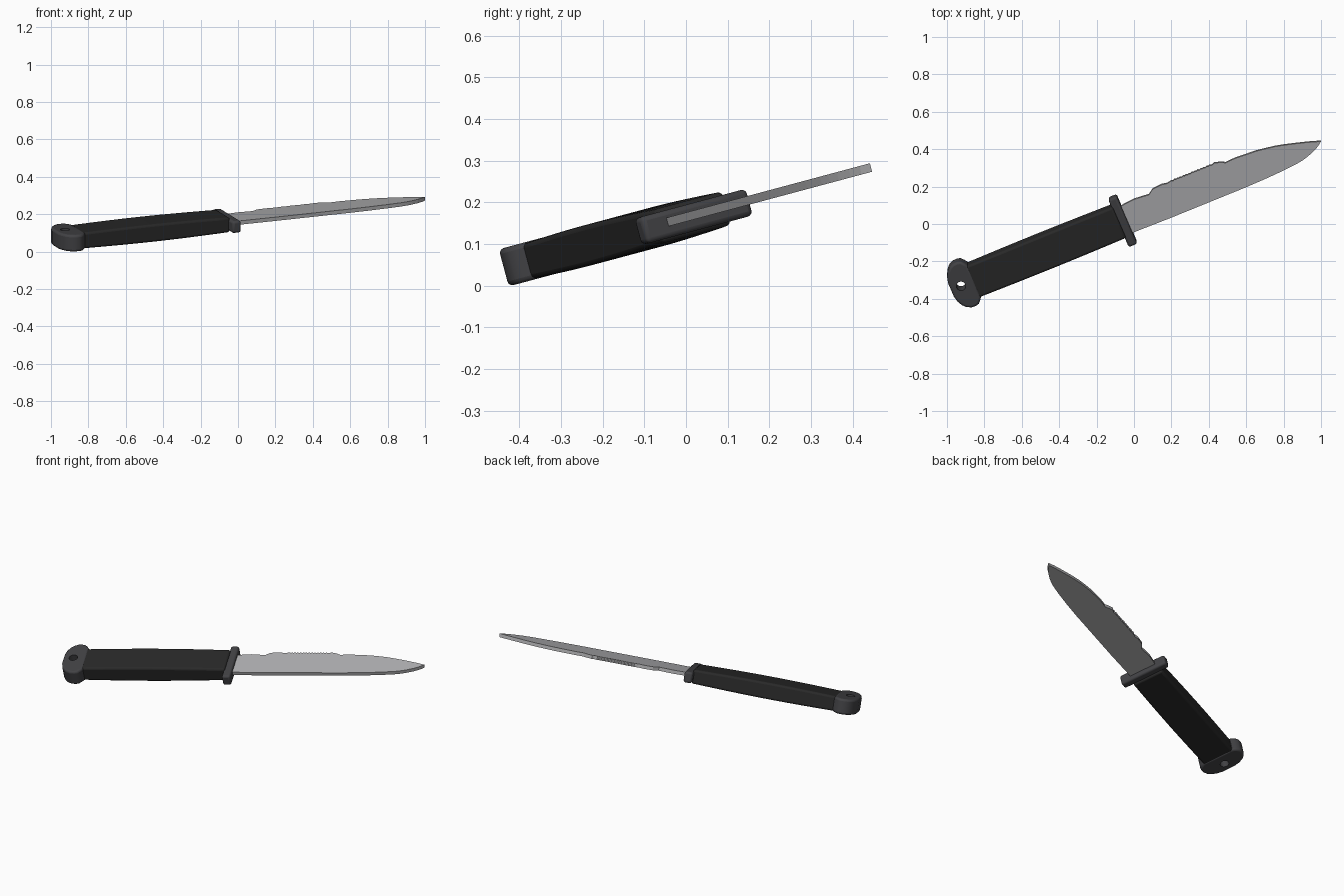
import bpy, bmesh, math
from mathutils import Matrix

if "Cube" in bpy.data.objects:
    bpy.data.objects.remove(bpy.data.objects["Cube"])

# Local frame: x along the knife, y across the blade, z through its thickness
PLACE = (Matrix.Translation((0, 0, 0.16)) @ Matrix.Rotation(math.radians(15), 4, 'X')
         @ Matrix.Rotation(math.radians(22.7), 4, 'Z'))


def material(name, rgb):
    m = bpy.data.materials.new(name)
    m.diffuse_color = (*rgb, 1)
    m.use_nodes = True
    m.node_tree.nodes["Principled BSDF"].inputs["Base Color"].default_value = m.diffuse_color
    return m


STEEL = material("blade_steel", (0.43, 0.43, 0.44))
BLACK = material("handle_black", (0.022, 0.022, 0.022))
GREY = material("fitting_grey", (0.055, 0.055, 0.06))


def finish(name, bm, mat, bevel=0, segments=3):
    bmesh.ops.recalc_face_normals(bm, faces=bm.faces)
    me = bpy.data.meshes.new(name)
    bm.to_mesh(me)
    bm.free()
    me.materials.append(mat)
    ob = bpy.data.objects.new(name, me)
    bpy.context.collection.objects.link(ob)
    ob.matrix_world = PLACE
    if bevel:
        b = ob.modifiers.new("soft_edges", 'BEVEL')
        b.width, b.segments = bevel, segments
        b.limit_method, b.angle_limit = 'ANGLE', math.radians(50)
    return ob


def plate(name, outline, low, high, mat, bevel=0):
    """Extrude a flat outline between two thickness levels."""
    bm = bmesh.new()
    face = bm.faces.new([bm.verts.new((x, y, low)) for x, y in outline])
    top = bmesh.ops.extrude_face_region(bm, geom=[face])
    verts = [g for g in top['geom'] if isinstance(g, bmesh.types.BMVert)]
    bmesh.ops.translate(bm, vec=(0, 0, high - low), verts=verts)
    return finish(name, bm, mat, bevel)


def smooth(ob):
    bpy.ops.object.select_all(action='DESELECT')
    ob.select_set(True)
    bpy.context.view_layer.objects.active = ob
    bpy.ops.object.shade_smooth_by_angle(angle=math.radians(35))


# Blade: stepped spine with a fine saw section, then the curved belly
spine = [(-0.05, 0.120), (-0.02, 0.122), (0.054, 0.129), (0.138, 0.122), (0.168, 0.143),
         (0.224, 0.147), (0.254, 0.141)]
teeth = 14
for i in range(teeth * 2):
    spine.append((0.278 + 0.237 * i / (teeth * 2), 0.147 - 0.004 * (i % 2)))
spine += [(0.515, 0.1435), (0.528, 0.149), (0.560, 0.139), (0.584, 0.127), (0.64, 0.130),
          (0.703, 0.1265), (0.76, 0.123), (0.8075, 0.1166), (0.86, 0.108), (0.908, 0.097),
          (0.96, 0.083), (1.005, 0.070), (1.055, 0.055), (1.100, 0.039)]
belly = [(1.076, 0.021), (1.045, 0.005), (1.004, -0.010), (0.97, -0.019), (0.932, -0.0254),
         (0.854, -0.032), (0.75, -0.037), (0.633, -0.040), (0.417, -0.0405),
         (0.198, -0.041), (-0.05, -0.038)]
blade = plate("blade", spine + belly, -0.006, 0.015, STEEL)

# Handle: lofted box sections, slightly swollen in the middle
bm = bmesh.new()
rings = []
N = 12
for i in range(N + 1):
    t = i / N
    swell = math.sin(math.pi * t)
    x = -0.925 + 0.86 * t
    hy = 0.0935 + 0.002 * swell
    hz = 0.0435 - 0.002 * t + 0.006 * swell
    rings.append([bm.verts.new((x, 0.0465 + sy * hy, sz * hz))
                  for sy, sz in ((-1, -1), (1, -1), (1, 1), (-1, 1))])
for a, b in zip(rings, rings[1:]):
    for k in range(4):
        bm.faces.new((a[k], a[(k + 1) % 4], b[(k + 1) % 4], b[k]))
bm.faces.new(rings[0])
bm.faces.new(rings[-1])
smooth(finish("handle", bm, BLACK, 0.012))

# Guard: narrow crosspiece with rounded ends
guard = plate("guard", [(-0.073, -0.102), (-0.024, -0.102), (-0.024, 0.184), (-0.073, 0.184)],
              -0.033, 0.033, GREY, 0.012)
smooth(guard)

# Pommel: flared cap, rounded towards the back, mirrored across its centre line
half = [(-0.905, 0.094), (-0.918, 0.112), (-0.932, 0.127), (-0.950, 0.132), (-0.975, 0.131),
        (-1.000, 0.119), (-1.018, 0.100), (-1.032, 0.074), (-1.040, 0.040)]
MID = 0.0485
outline = [(x, MID + y) for x, y in half] + [(x, MID - y) for x, y in reversed(half)]
pommel = plate("pommel", outline, -0.046, 0.046, GREY, 0.012)

# Lanyard hole through the pommel
bm = bmesh.new()
bmesh.ops.create_cone(bm, cap_ends=True, segments=24, radius1=0.025, radius2=0.025, depth=0.3,
                      matrix=Matrix.Translation((-0.981, 0.051, 0)))
cutter = finish("lanyard_hole_cutter", bm, GREY)
cutter.hide_render = True
cutter.hide_set(True)
hole = pommel.modifiers.new("lanyard_hole", 'BOOLEAN')
hole.operation, hole.object, hole.solver = 'DIFFERENCE', cutter, 'EXACT'
smooth(pommel)
